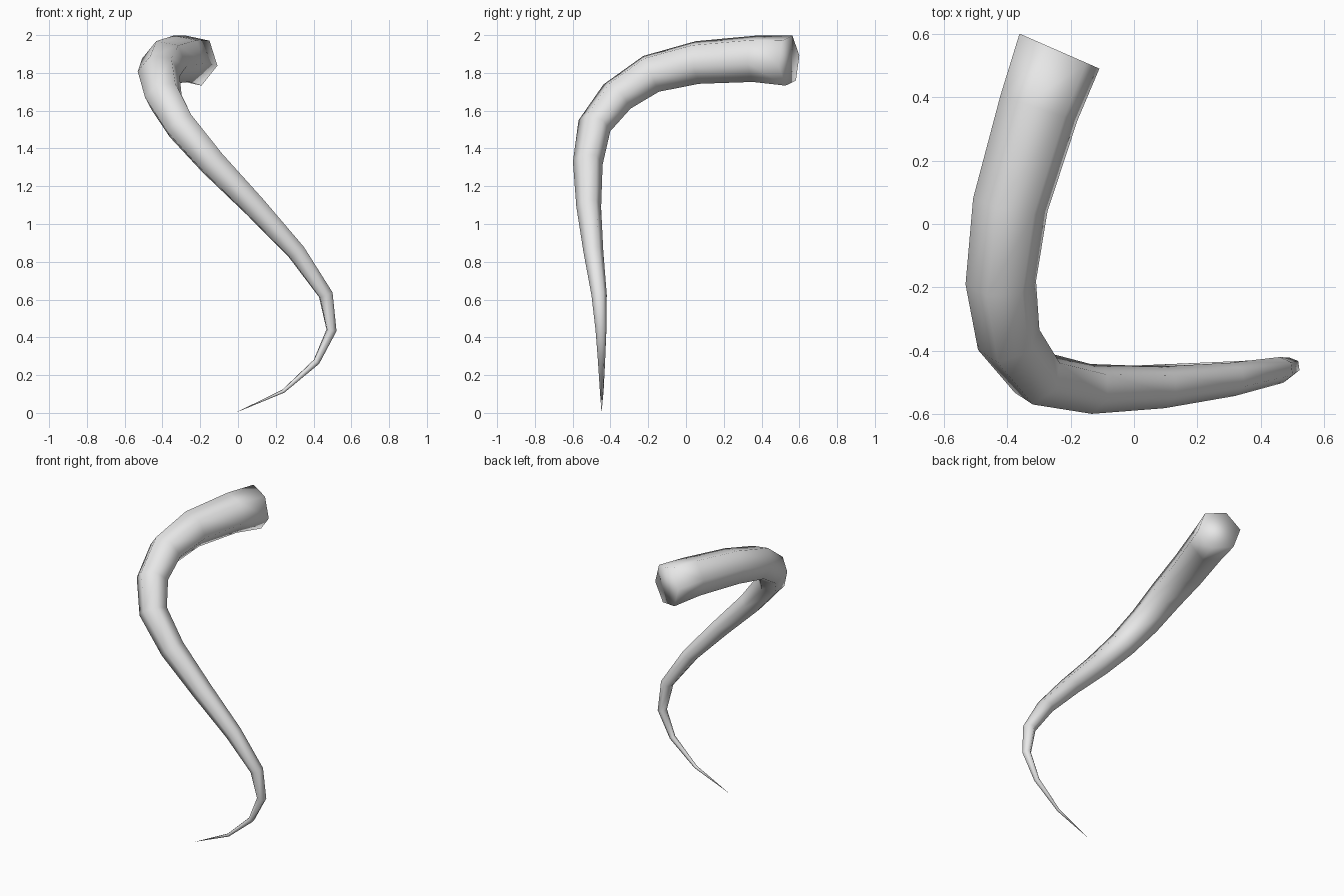
import bpy
import bmesh
import math
from mathutils import Vector

cube = bpy.data.objects.get("Cube")
if cube:
    bpy.data.objects.remove(cube, do_unlink=True)

SIDES = 6
TWIST = math.radians(-11)

# Centre line from the thick base to the thin tip: x, y, z, radius
PATH = [
    (-0.235, 0.545, 1.865, 0.140),
    (-0.300, 0.365, 1.875, 0.130),
    (-0.390, 0.060, 1.855, 0.121),
    (-0.420, -0.185, 1.795, 0.112),
    (-0.395, -0.365, 1.675, 0.102),
    (-0.305, -0.485, 1.520, 0.090),
    (-0.135, -0.520, 1.322, 0.079),
    (0.090, -0.515, 1.090, 0.066),
    (0.310, -0.490, 0.850, 0.053),
    (0.465, -0.460, 0.625, 0.041),
    (0.495, -0.450, 0.437, 0.029),
    (0.415, -0.447, 0.270, 0.019),
    (0.240, -0.446, 0.115, 0.010),
]
TIP = Vector((-0.015, -0.447, 0.0))


def ring_directions(points):
    """Direction of travel at each ring, halving the bend at each joint."""
    steps = [(b - a).normalized() for a, b in zip(points, points[1:])]
    inner = [(a + b).normalized() for a, b in zip(steps, steps[1:])]
    return [Vector((-0.40, -0.915, 0)).normalized()] + inner


def build_tail():
    centres = [Vector(p[:3]) for p in PATH]
    directions = ring_directions(centres + [TIP])
    bm = bmesh.new()

    # Six-sided rings, carried along the bend without added twist
    up = Vector((0, 0, 1))
    previous = directions[0]
    rings = []
    for centre, direction, row in zip(centres, directions, PATH):
        up = previous.rotation_difference(direction) @ up
        up = (up - direction * up.dot(direction)).normalized()
        side = direction.cross(up)
        if not rings:
            side_sign = 1 if side.x > 0 else -1
        side = side * side_sign
        ring = []
        for i in range(SIDES):
            a = TWIST + math.tau * i / SIDES
            offset = side * math.cos(a) + up * math.sin(a)
            ring.append(bm.verts.new(centre + offset * row[3]))
        rings.append(ring)
        previous = direction

    # Sides, flat base cap and pointed tip
    for r, s in zip(rings, rings[1:]):
        for i in range(SIDES):
            j = (i + 1) % SIDES
            bm.faces.new((r[i], r[j], s[j], s[i]))
    bm.faces.new(rings[0])
    point = bm.verts.new(TIP)
    last = rings[-1]
    for i in range(SIDES):
        bm.faces.new((last[i], last[(i + 1) % SIDES], point))

    bmesh.ops.recalc_face_normals(bm, faces=bm.faces[:])
    for face in bm.faces:
        face.smooth = True
    mesh = bpy.data.meshes.new("curved_tail")
    bm.to_mesh(mesh)
    bm.free()
    obj = bpy.data.objects.new("curved_tail", mesh)
    bpy.context.collection.objects.link(obj)
    return obj


# Plain light grey surface
grey = bpy.data.materials.new("light_grey")
grey.use_nodes = True
colour = (0.8, 0.8, 0.8, 1)
grey.diffuse_color = colour
grey.node_tree.nodes["Principled BSDF"].inputs["Base Color"].default_value = colour

tail = build_tail()
tail.data.materials.append(grey)
